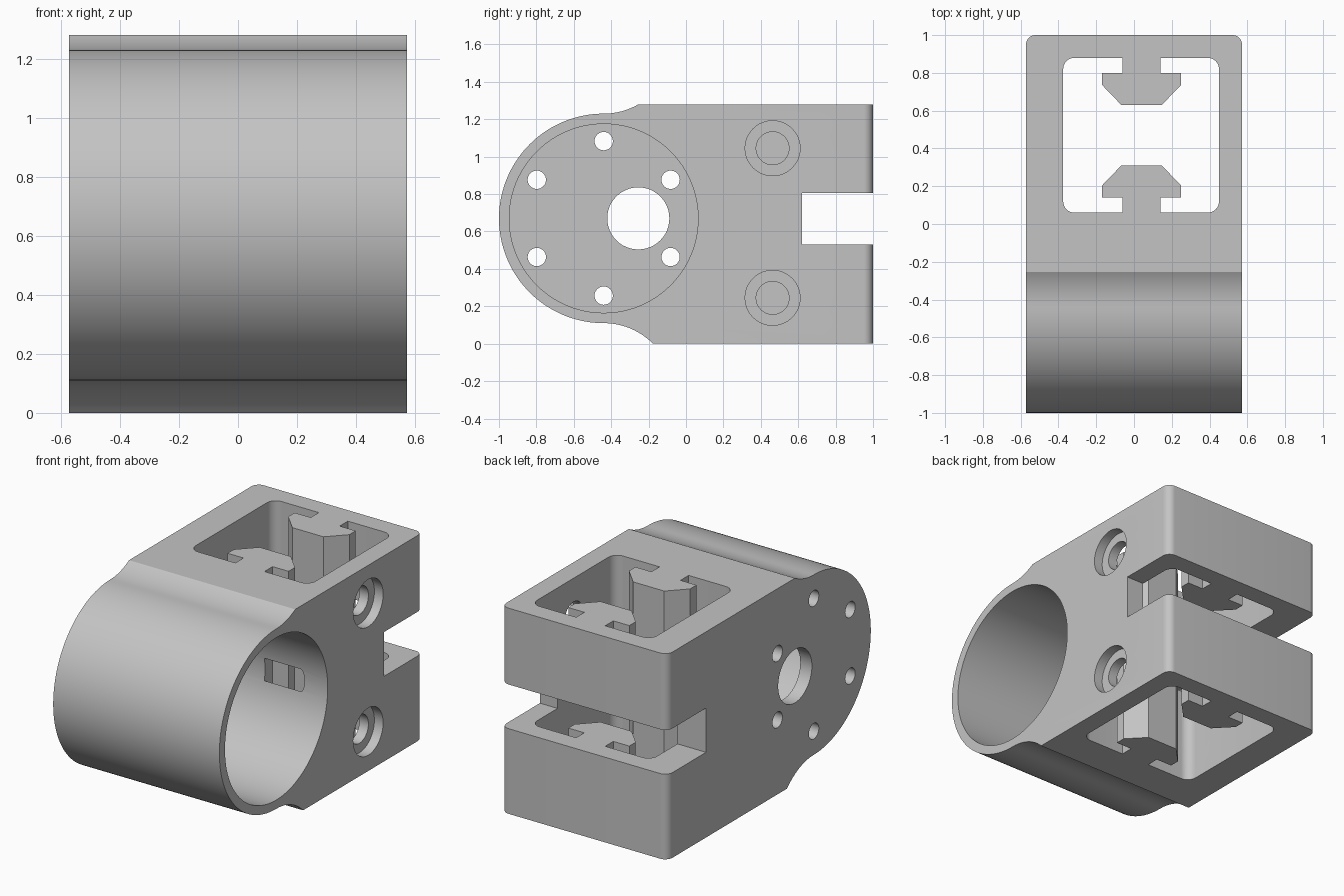
import bpy, bmesh
from math import sin, cos, pi, asin, radians

if "Cube" in bpy.data.objects:
    bpy.data.objects.remove(bpy.data.objects["Cube"])

HALF_W, HEIGHT = 0.572, 1.28
CY, CZ, OUTER_R, BORE_R = -0.44, 0.67, 0.56, 0.505
BLEND_R = 0.37
FLOOR = 0.08

grey = bpy.data.materials.new("plain grey")
grey.use_nodes = True
grey.diffuse_color = (0.55, 0.55, 0.55, 1)
grey.node_tree.nodes["Principled BSDF"].inputs["Base Color"].default_value = (0.55, 0.55, 0.55, 1)


def arc(cx, cy, r, a0, a1, n):
    """Points along an arc, both ends included."""
    return [(cx + r * cos(a0 + (a1 - a0) * i / n), cy + r * sin(a0 + (a1 - a0) * i / n))
            for i in range(n + 1)]


def circle(cx, cy, r, n=48):
    return arc(cx, cy, r, 0, 2 * pi, n)[:-1]


def prism(name, pts, axis, lo, hi, round_back=0):
    """Extrude a closed profile along x (points are y, z) or z (points are x, y)."""
    bm = bmesh.new()
    place = (lambda p: (lo, p[0], p[1])) if axis == "x" else (lambda p: (p[0], p[1], lo))
    face = bm.faces.new([bm.verts.new(place(p)) for p in pts])
    out = bmesh.ops.extrude_face_region(bm, geom=[face])
    step = (hi - lo, 0, 0) if axis == "x" else (0, 0, hi - lo)
    bmesh.ops.translate(bm, vec=step, verts=[v for v in out["geom"] if isinstance(v, bmesh.types.BMVert)])
    bmesh.ops.recalc_face_normals(bm, faces=bm.faces)
    if round_back:
        edges = [e for e in bm.edges if all(v.co.y > 0.99 for v in e.verts)
                 and abs(e.verts[0].co.z - e.verts[1].co.z) > 0.5]
        bmesh.ops.bevel(bm, geom=edges, offset=round_back, segments=8, profile=0.5, affect="EDGES")
    mesh = bpy.data.meshes.new(name)
    bm.to_mesh(mesh)
    bm.free()
    mesh.materials.append(grey)
    obj = bpy.data.objects.new(name, mesh)
    bpy.context.collection.objects.link(obj)
    return obj


def cut(target, cutter):
    cutter.hide_render = True
    mod = target.modifiers.new("cut", "BOOLEAN")
    mod.operation, mod.solver, mod.object = "DIFFERENCE", "EXACT", cutter
    bpy.context.view_layer.objects.active = target
    bpy.ops.object.modifier_apply(modifier=mod.name)
    bpy.data.objects.remove(cutter)


# Body: round housing blended into a square block
top_c, low_c = CZ + OUTER_R + BLEND_R, CZ - OUTER_R - BLEND_R
outline = [(1, 0), (1, HEIGHT)]
outline += arc(CY, top_c, BLEND_R, -asin((top_c - HEIGHT) / BLEND_R), -pi / 2, 12)
outline += arc(CY, CZ, OUTER_R, pi / 2, 3 * pi / 2, 72)[1:-1]
outline += arc(CY, low_c, BLEND_R, pi / 2, asin(-low_c / BLEND_R), 12)
body = prism("motor_bracket_body", outline, "x", -HALF_W, HALF_W, round_back=0.05)

# Rail channel: rounded square opening with a T-shaped key on two walls
X0, X1, Y0, Y1, R = -0.375, 0.45, 0.06, 0.88, 0.06
MID = 0.04


def key(wall, into):
    """Outline of one key, running in +x."""
    half = [(0.1, 0), (0.1, 0.08), (0.21, 0.08), (0.21, 0.143), (0.107, 0.25)]
    left = [(MID - w, wall + into * d) for w, d in half]
    right = [(MID + w, wall + into * d) for w, d in reversed(half)]
    return left + right


channel = key(Y0, 1)
channel += arc(X1 - R, Y0 + R, R, -pi / 2, 0, 8)
channel += arc(X1 - R, Y1 - R, R, 0, pi / 2, 8)
channel += key(Y1, -1)[::-1]
channel += arc(X0 + R, Y1 - R, R, pi / 2, pi, 8)
channel += arc(X0 + R, Y0 + R, R, pi, 3 * pi / 2, 8)
cut(body, prism("channel_cutter", channel, "z", -0.2, HEIGHT + 0.2))

# Motor bore, open on the left side
cut(body, prism("bore_cutter", circle(CY, CZ, BORE_R, 96), "x", -HALF_W + FLOOR, 1))

# Clamp slot across the back
slot = [(0.62, 0.53), (1.2, 0.53), (1.2, 0.805), (0.62, 0.805)]
cut(body, prism("slot_cutter", slot, "x", -1, 1))

# Shaft hole and ring of screw holes through the bore floor
cut(body, prism("shaft_cutter", circle(-0.255, CZ, 0.166), "x", -1, -0.4))
for k in range(6):
    a = radians(30 + 60 * k)
    hole = circle(CY + 0.413 * cos(a), CZ + 0.413 * sin(a), 0.049, 32)
    cut(body, prism("screw_cutter", hole, "x", -1, -0.4))

# Counterbored bolt holes into the channel
for z in (0.245, 1.045):
    cut(body, prism("counterbore_cutter", circle(0.463, z, 0.147), "x", HALF_W - 0.06, 1))
    cut(body, prism("bolt_cutter", circle(0.463, z, 0.088), "x", 0.35, 1))

bpy.ops.object.select_all(action="DESELECT")
body.select_set(True)
bpy.context.view_layer.objects.active = body
bpy.ops.object.shade_smooth_by_angle(angle=radians(25))
